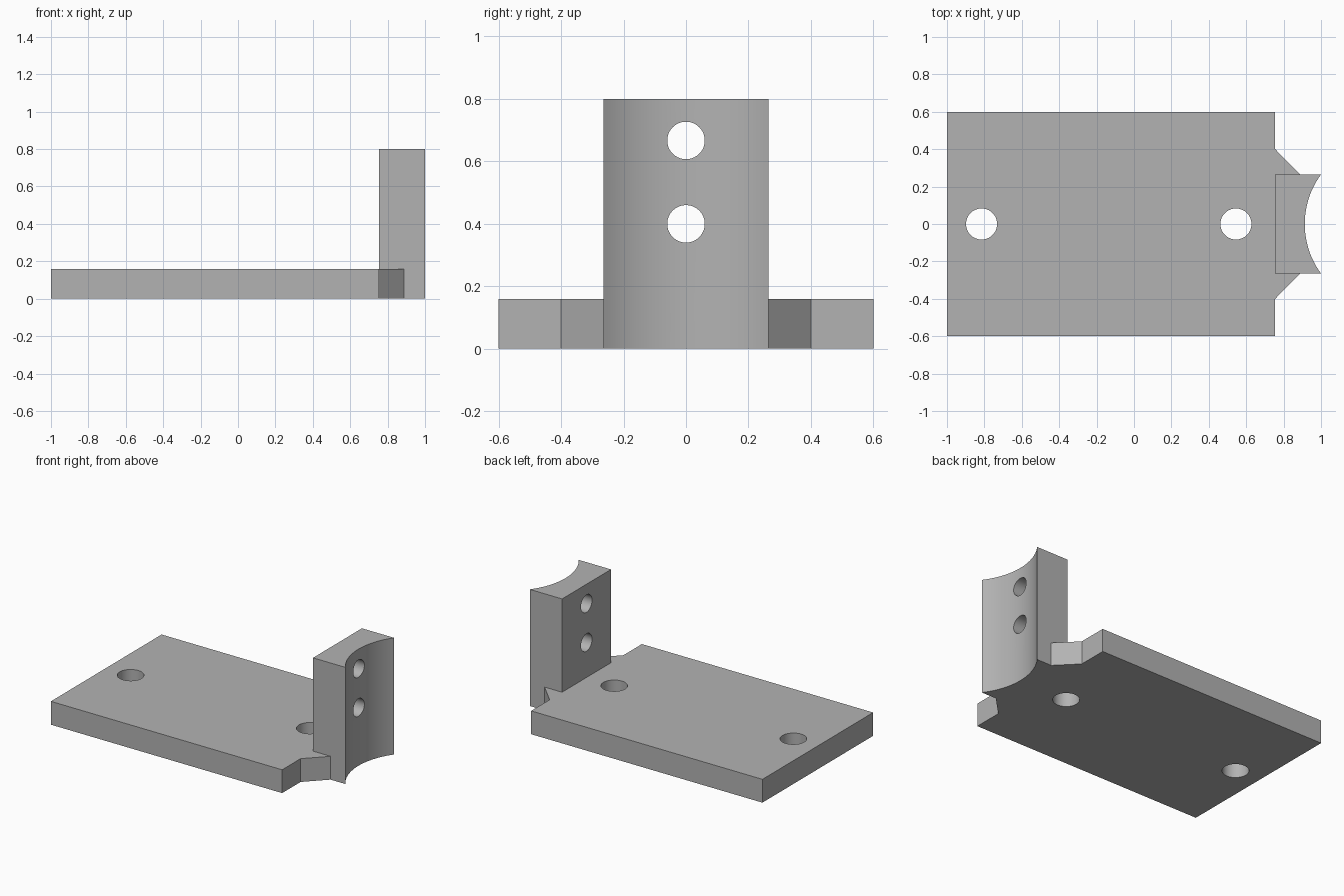
import bpy, bmesh, math
from mathutils import Matrix

cube = bpy.data.objects.get("Cube")
if cube:
    bpy.data.objects.remove(cube, do_unlink=True)

THICK, HEIGHT = 0.16, 0.8
BACK_X, HALF_W = 0.755, 0.265

grey = bpy.data.materials.new("plain grey")
grey.use_nodes = True
grey.diffuse_color = (0.45, 0.45, 0.45, 1)
grey.node_tree.nodes["Principled BSDF"].inputs["Base Color"].default_value = (0.45, 0.45, 0.45, 1)


def to_object(name, bm):
    bmesh.ops.recalc_face_normals(bm, faces=bm.faces)
    mesh = bpy.data.meshes.new(name)
    bm.to_mesh(mesh)
    bm.free()
    mesh.materials.append(grey)
    obj = bpy.data.objects.new(name, mesh)
    bpy.context.collection.objects.link(obj)
    return obj


def extrude_profile(name, points, height):
    bm = bmesh.new()
    face = bm.faces.new([bm.verts.new((x, y, 0)) for x, y in points])
    top = bmesh.ops.extrude_face_region(bm, geom=[face])["geom"]
    bmesh.ops.translate(bm, vec=(0, 0, height),
                        verts=[v for v in top if isinstance(v, bmesh.types.BMVert)])
    return to_object(name, bm)


def drill(name, location, radius, axis="Z"):
    turn = Matrix.Rotation(math.pi / 2, 4, "Y") if axis == "X" else Matrix()
    bm = bmesh.new()
    bmesh.ops.create_cone(bm, cap_ends=True, segments=64, radius1=radius, radius2=radius,
                          depth=0.6, matrix=Matrix.Translation(location) @ turn)
    return to_object(name, bm)


def combine(target, other, operation):
    mod = target.modifiers.new(operation.title(), "BOOLEAN")
    mod.operation, mod.object, mod.solver = operation, other, "EXACT"
    bpy.context.view_layer.objects.active = target
    bpy.ops.object.modifier_apply(modifier=mod.name)
    bpy.data.objects.remove(other, do_unlink=True)


# Base plate with tapered shoulders beside the upright
half = [(-1, -0.6), (BACK_X, -0.6), (BACK_X, -0.4), (0.888, -HALF_W)]
bracket = extrude_profile("mounting_bracket", half + [(x, -y) for x, y in reversed(half)], THICK)

# Upright block with a concave cylindrical saddle face
sag = 0.087
radius = (HALF_W ** 2 + sag ** 2) / (2 * sag)
sweep = math.asin(HALF_W / radius)
arc = []
for i in range(33):
    a = sweep * (i / 16 - 1)
    arc.append((1 - sag + radius * (1 - math.cos(a)), radius * math.sin(a)))
upright = extrude_profile("saddle_upright", [(BACK_X, -HALF_W)] + arc + [(BACK_X, HALF_W)], HEIGHT)
combine(bracket, upright, "UNION")

# Bolt holes through the plate and the upright
for x in (-0.815, 0.545):
    combine(bracket, drill("plate_drill", (x, 0, THICK / 2), 0.083), "DIFFERENCE")
for z in (0.4, 0.667):
    combine(bracket, drill("upright_drill", (0.87, 0, z), 0.06, "X"), "DIFFERENCE")

# Smooth the curved faces, keep the machined edges crisp
bpy.ops.object.select_all(action="DESELECT")
bracket.select_set(True)
bpy.context.view_layer.objects.active = bracket
bpy.ops.object.shade_smooth_by_angle(angle=math.radians(30))
